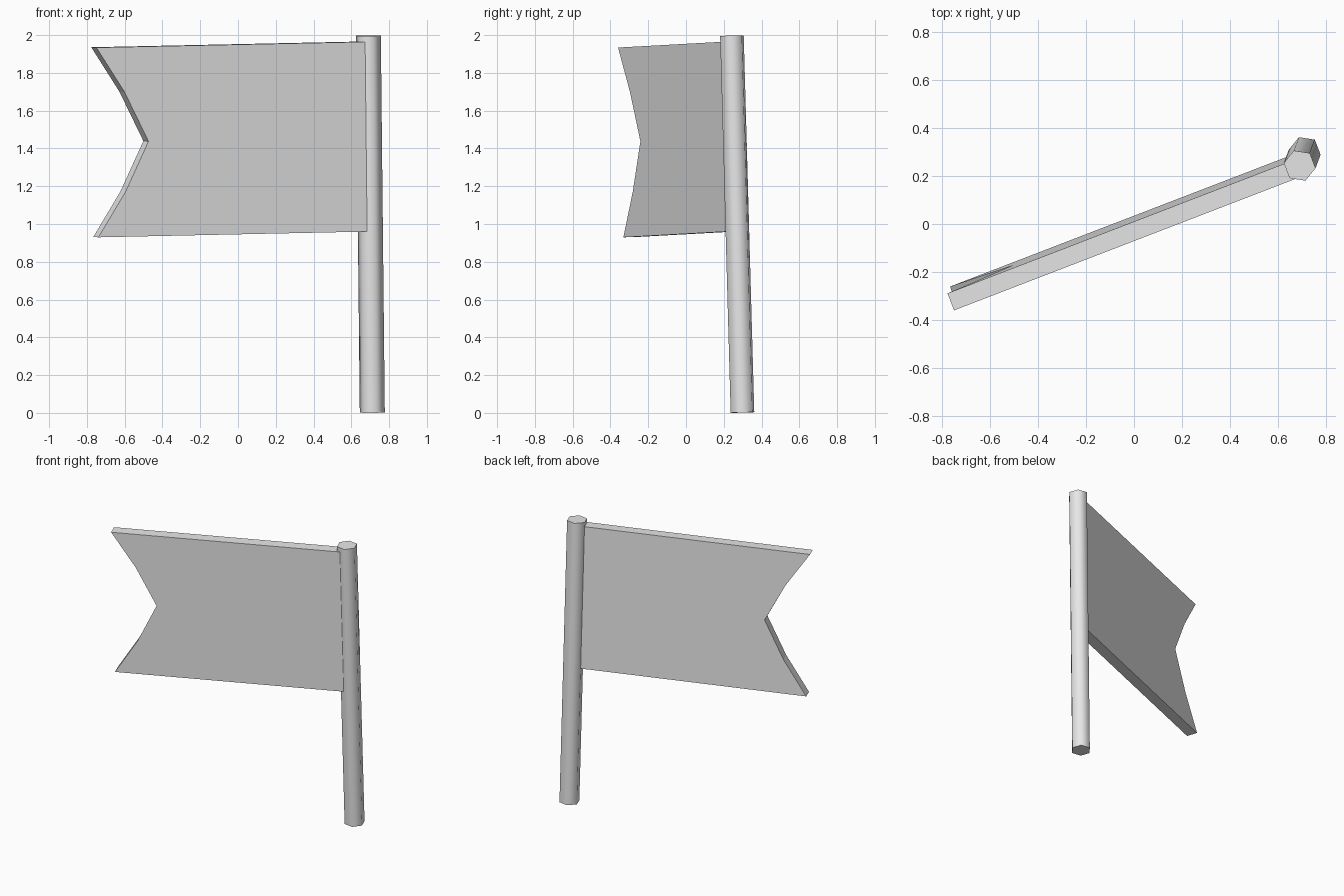
import bpy, bmesh, math
from mathutils import Vector, Matrix

cube = bpy.data.objects.get("Cube")
if cube:
    bpy.data.objects.remove(cube, do_unlink=True)

# One plain grey for everything
grey = bpy.data.materials.new("light grey")
grey.use_nodes = True
colour = (0.8, 0.8, 0.8, 1)
grey.diffuse_color = colour
grey.node_tree.nodes["Principled BSDF"].inputs["Base Color"].default_value = colour

# Leaning frame: local x runs along the cloth, z up the pole, origin at the pole foot
up = Vector((-0.021, -0.056, 2)).normalized()
along = Vector((1, 0.385, 0.0215))
along = (along - up * along.dot(up)).normalized()
back = up.cross(along)
frame = Matrix((along, back, up)).transposed().to_4x4()
frame.translation = (0.711, 0.299, 0.002)


def prism(name, outline, offset):
    """Extrude a closed outline by an offset, placed in the leaning frame."""
    bm = bmesh.new()
    face = bm.faces.new([bm.verts.new(p) for p in outline])
    ext = bmesh.ops.extrude_face_region(bm, geom=[face])
    moved = [g for g in ext["geom"] if isinstance(g, bmesh.types.BMVert)]
    bmesh.ops.translate(bm, verts=moved, vec=offset)
    bmesh.ops.recalc_face_normals(bm, faces=bm.faces)
    mesh = bpy.data.meshes.new(name)
    bm.to_mesh(mesh)
    bm.free()
    mesh.materials.append(grey)
    obj = bpy.data.objects.new(name, mesh)
    obj.matrix_world = frame
    bpy.context.collection.objects.link(obj)
    return obj


# Six-sided pole, smooth around its sides with crisp ends
R = 0.067
angles = [math.radians(30 + 60 * i) for i in range(6)]
pole = prism("pole", [(R * math.cos(a), R * math.sin(a), 0) for a in angles], (0, 0, 1.996))
bpy.ops.object.select_all(action='DESELECT')
pole.select_set(True)
bpy.context.view_layer.objects.active = pole
bpy.ops.object.shade_smooth_by_angle(angle=math.radians(65))

# Swallow-tailed flag: half of the outline, mirrored about its middle height
mid = 1.4625
half = [(-0.028, 0.5025), (-1.561, 0.5025), (-1.404, 0.264)]
points = half + [(-1.271, 0)] + [(s, -t) for s, t in reversed(half)]
flag = prism("flag", [(s, -0.046, mid + t) for s, t in points], (0, 0.076, 0))
